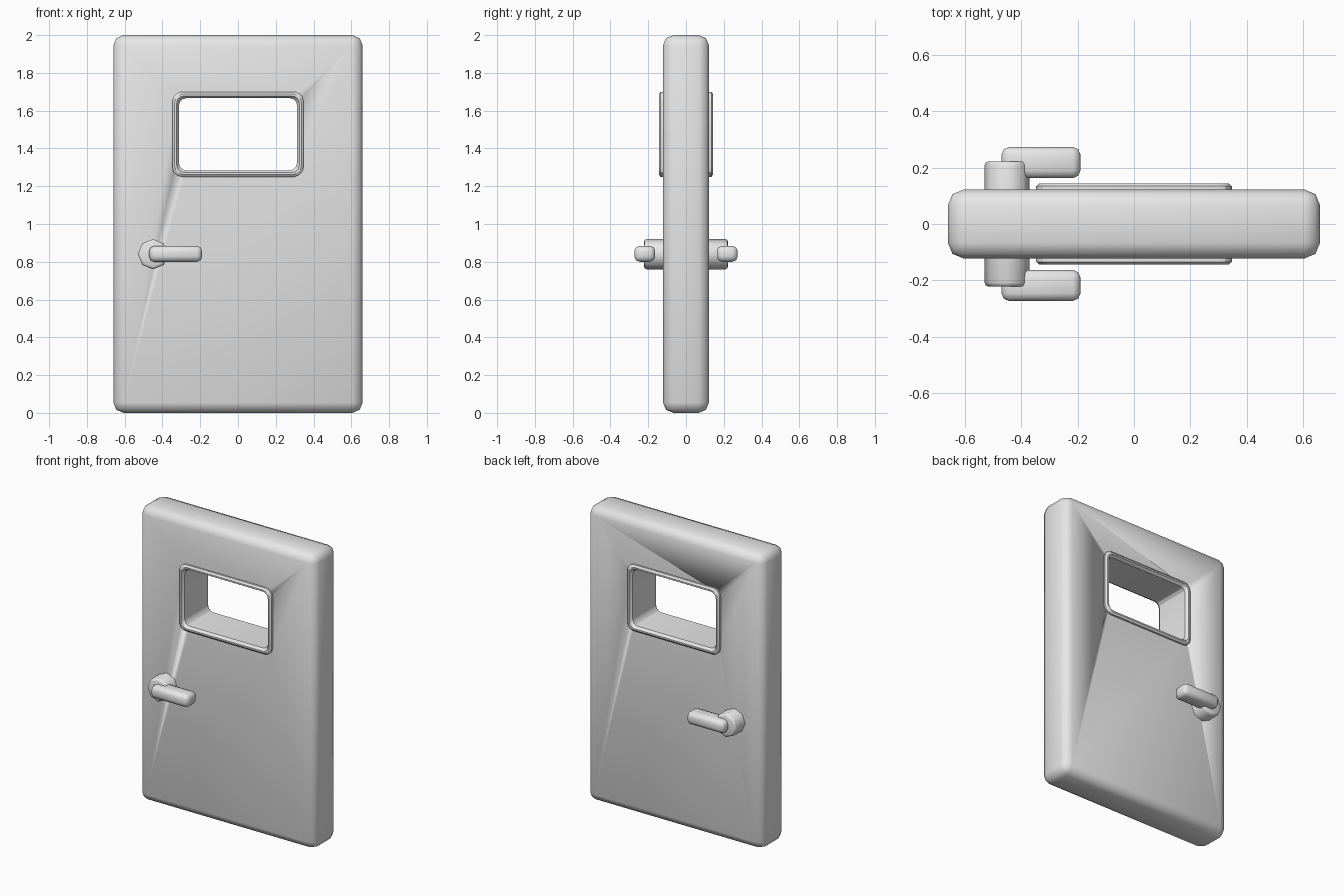
import bpy, bmesh, math
from mathutils import Matrix

if "Cube" in bpy.data.objects:
    bpy.data.objects.remove(bpy.data.objects["Cube"])

grey = bpy.data.materials.new("light_grey")
grey.use_nodes = True
COLOUR = (0.8, 0.8, 0.8, 1)
grey.diffuse_color = COLOUR
grey.node_tree.nodes["Principled BSDF"].inputs["Base Color"].default_value = COLOUR

WINDOW_Z = 1.475
HANDLE_X, HANDLE_Z = -0.45, 0.84


def add_object(name, bm, angle=50):
    bmesh.ops.recalc_face_normals(bm, faces=bm.faces)
    mesh = bpy.data.meshes.new(name)
    bm.to_mesh(mesh)
    bm.free()
    mesh.materials.append(grey)
    obj = bpy.data.objects.new(name, mesh)
    bpy.context.collection.objects.link(obj)
    bpy.ops.object.select_all(action="DESELECT")
    obj.select_set(True)
    bpy.context.view_layer.objects.active = obj
    bpy.ops.object.shade_smooth_by_angle(angle=math.radians(angle))
    return obj


def bevelled_box(name, lo, hi, width, segments):
    bm = bmesh.new()
    size = [b - a for a, b in zip(lo, hi)]
    mid = [(a + b) / 2 for a, b in zip(lo, hi)]
    bmesh.ops.create_cube(bm, size=1, matrix=Matrix.Translation(mid) @ Matrix.Diagonal((*size, 1)))
    bmesh.ops.bevel(bm, geom=bm.edges[:], offset=width, segments=segments,
                    profile=0.5, affect="EDGES")
    return add_object(name, bm)


def rounded_loop(bm, half_w, half_h, radius, y, steps=3):
    """Rounded rectangle of vertices facing along y."""
    loop = []
    for corner, (sx, sz) in enumerate([(1, 1), (-1, 1), (-1, -1), (1, -1)]):
        for i in range(steps + 1):
            a = math.pi / 2 * (corner + i / steps)
            x = sx * (half_w - radius) + radius * math.cos(a)
            z = sz * (half_h - radius) + radius * math.sin(a)
            loop.append(bm.verts.new((x, y, WINDOW_Z + z)))
    return loop


def bridge(bm, a, b):
    for i in range(len(a)):
        j = (i + 1) % len(a)
        bm.faces.new((a[i], a[j], b[j], b[i]))


# Door slab with a window opening
door = bevelled_box("door_panel", (-0.66, -0.122, 0), (0.66, 0.122, 2), 0.055, 2)
bm = bmesh.new()
front, back = [rounded_loop(bm, 0.332, 0.21, 0.05, y) for y in (-0.3, 0.3)]
bridge(bm, front, back)
bm.faces.new(front)
bm.faces.new(back)
cutter = add_object("window_cutter", bm)
cutter.hide_render = True
cutter.hide_viewport = True
cut = door.modifiers.new("window_opening", "BOOLEAN")
cut.object = cutter
cut.operation = "DIFFERENCE"
cut.solver = "EXACT"

# Window frame: one closed ring lining the opening, with a raised lip on both sides
bm = bmesh.new()
half_profile = [(0, 0.05, 0.115), (0, 0.05, 0.134), (0.012, 0.045, 0.144),
                (0.022, 0.04, 0.144), (0.026, 0.04, 0.134), (0.034, 0.04, 0.124)]
profile = half_profile + [(d, r, -y) for d, r, y in reversed(half_profile)]
loops = [rounded_loop(bm, 0.347 - d, 0.225 - d, r, y) for d, r, y in profile]
for i, loop in enumerate(loops):
    bridge(bm, loop, loops[(i + 1) % len(loops)])
add_object("window_frame", bm, 30)

# Handle spindle running through the door
bm = bmesh.new()
bmesh.ops.create_cone(bm, cap_ends=True, segments=8, radius1=0.08, radius2=0.08, depth=0.445,
                      matrix=Matrix.Translation((HANDLE_X, 0, HANDLE_Z))
                      @ Matrix.Rotation(math.pi / 2, 4, "X"))
rims = [e for e in bm.edges if abs(e.verts[0].co.y - e.verts[1].co.y) < 0.01]
bmesh.ops.bevel(bm, geom=rims, offset=0.014, segments=2, profile=0.5, affect="EDGES")
add_object("handle_spindle", bm)

# Lever on each side
for name, side in (("front_lever", -1), ("back_lever", 1)):
    y0, y1 = sorted((side * 0.163, side * 0.273))
    bevelled_box(name, (-0.47, y0, 0.8), (-0.19, y1, 0.884), 0.027, 2)
